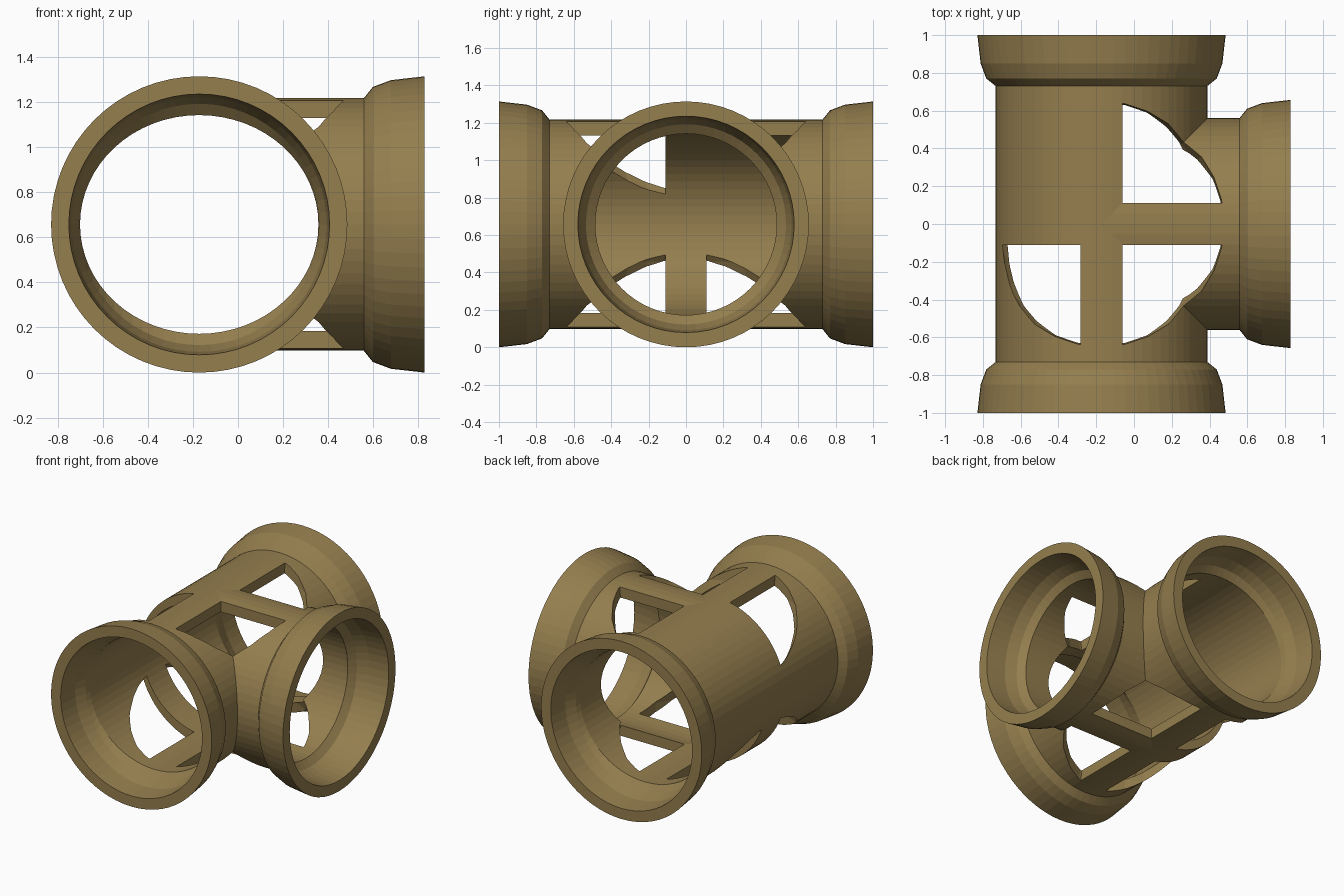
import bpy
import bmesh
from math import cos, sin, pi
from mathutils import Matrix, Vector

if "Cube" in bpy.data.objects:
    bpy.data.objects.remove(bpy.data.objects["Cube"])

AX, AZ = -0.172, 0.657        # axis of the main pipe
R, BORE, BAR = 0.56, 0.485, 0.11
SIDES = 64
WIDE = 1.09                   # main bore is slightly oval

brass = bpy.data.materials.new("bronze_brown")
brass.use_nodes = True
colour = (0.30, 0.21, 0.077, 1)
brass.diffuse_color = colour
brass.node_tree.nodes["Principled BSDF"].inputs["Base Color"].default_value = colour


def make_object(name, bm):
    bmesh.ops.recalc_face_normals(bm, faces=bm.faces)
    mesh = bpy.data.meshes.new(name)
    bm.to_mesh(mesh)
    bm.free()
    mesh.materials.append(brass)
    obj = bpy.data.objects.new(name, mesh)
    bpy.context.scene.collection.objects.link(obj)
    return obj


def tube(name, profile, along_x=False):
    """Closed solid from (position, radius, width factor) rings along y or x."""
    bm = bmesh.new()
    rings = []
    for t, r, wide in profile:
        ring = []
        for i in range(SIDES):
            a = 2 * pi * i / SIDES
            u, z = r * wide * cos(a), AZ + r * sin(a)
            ring.append(bm.verts.new((t, u, z) if along_x else (AX + u, t, z)))
        rings.append(ring)
    for a, b in zip(rings, rings[1:]):
        for i in range(SIDES):
            j = (i + 1) % SIDES
            bm.faces.new((a[i], a[j], b[j], b[i]))
    bm.faces.new(rings[0])
    bm.faces.new(rings[-1])
    return make_object(name, bm)


def window(sx, sy, sz):
    """Quarter of a ball, leaving room for the cross bars."""
    bm = bmesh.new()
    bmesh.ops.create_uvsphere(bm, u_segments=32, v_segments=16, radius=0.65)
    for co, no in (((sx * BAR, 0, 0), (sx, 0, 0)), ((0, sy * BAR, 0), (0, sy, 0))):
        cut = bmesh.ops.bisect_plane(bm, geom=bm.verts[:] + bm.edges[:] + bm.faces[:],
                                     plane_co=Vector(co), plane_no=Vector(no),
                                     clear_inner=True)
        edges = [e for e in cut["geom_cut"] if isinstance(e, bmesh.types.BMEdge)]
        bmesh.ops.edgeloop_fill(bm, edges=edges)
    bm.transform(Matrix.Translation((AX, 0, AZ + sz * R)))
    return make_object("window_cutter", bm)


def combine(target, tool, operation):
    mod = target.modifiers.new("cut", "BOOLEAN")
    mod.operation, mod.object, mod.solver = operation, tool, "EXACT"
    bpy.context.view_layer.objects.active = target
    bpy.ops.object.modifier_apply(modifier=mod.name)
    bpy.data.objects.remove(tool)


# Flared mouth: distance back from the rim, outer radius, socket radius
flare = [(0, 0.657, 0.578), (0.15, 0.64, 0.565), (0.23, 0.61, 0.535)]
outer_end = [(d, r) for d, r, s in flare] + [(0.27, R)]
inner_end = [(-0.02, 0.58)] + [(d, s) for d, r, s in flare[1:]]


def both_ends(end):
    return ([(d - 1, r, 1) for d, r in end]
            + [(1 - d, r, 1) for d, r in reversed(end)])


# Outer bodies
pipe = tube("tee_pipe", both_ends(outer_end))
mouth = 0.828
branch = tube("branch", [(AX + 0.002, R, 1)]
              + [(mouth - d, r, 1) for d, r in reversed(outer_end)], True)
combine(pipe, branch, "UNION")

# Bores with stepped sockets
ends = both_ends(inner_end)
half = len(ends) // 2
main_bore = tube("main_bore", ends[:half]
                 + [(-0.73, BORE, WIDE), (0.73, BORE, WIDE)] + ends[half:])
combine(pipe, main_bore, "DIFFERENCE")
branch_bore = tube("branch_bore", [(AX + 0.004, BORE, 1), (mouth - 0.27, BORE, 1)]
                   + [(mouth - d, r, 1) for d, r in reversed(inner_end)], True)
combine(pipe, branch_bore, "DIFFERENCE")

# Four windows above and four below, leaving cross bars
for sz in (1, -1):
    for sx in (1, -1):
        for sy in (1, -1):
            combine(pipe, window(sx, sy, sz), "DIFFERENCE")
